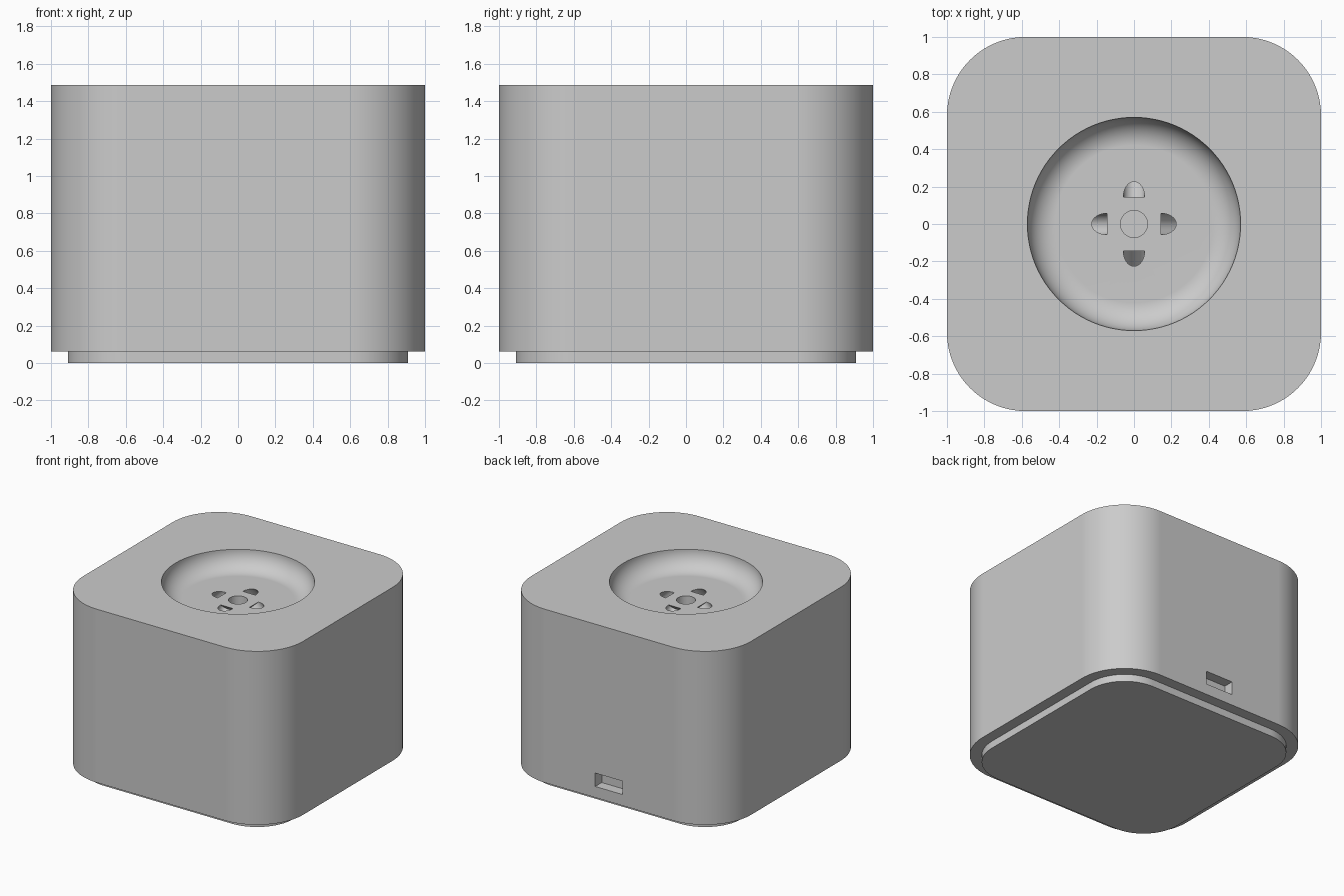
import bpy
import bmesh
from math import sin, cos, pi
from mathutils import Matrix, Vector

cube = bpy.data.objects.get("Cube")
if cube:
    bpy.data.objects.remove(cube, do_unlink=True)

TOP = 1.485
DISH_DEPTH = 0.15
FLOOR = TOP - DISH_DEPTH

# One plain grey for everything
grey = bpy.data.materials.new("plain_grey")
grey.use_nodes = True
colour = (0.6, 0.6, 0.6, 1)
grey.diffuse_color = colour
grey.node_tree.nodes["Principled BSDF"].inputs["Base Color"].default_value = colour


def finish(bm, name):
    bmesh.ops.recalc_face_normals(bm, faces=bm.faces)
    mesh = bpy.data.meshes.new(name)
    bm.to_mesh(mesh)
    bm.free()
    mesh.materials.append(grey)
    obj = bpy.data.objects.new(name, mesh)
    bpy.context.collection.objects.link(obj)
    return obj


def rounded_block(name, half, radius, z0, z1, steps=20):
    """Square prism with rounded vertical corners."""
    bm = bmesh.new()
    c = half - radius
    ring = []
    for corner, (sx, sy) in enumerate(((1, 1), (-1, 1), (-1, -1), (1, -1))):
        for i in range(steps + 1):
            a = (corner + i / steps) * pi / 2
            ring.append(bm.verts.new((sx * c + radius * cos(a),
                                      sy * c + radius * sin(a), z0)))
    face = bm.faces.new(ring)
    new = bmesh.ops.extrude_face_region(bm, geom=[face])["geom"]
    top = [v for v in new if isinstance(v, bmesh.types.BMVert)]
    bmesh.ops.translate(bm, verts=top, vec=(0, 0, z1 - z0))
    return finish(bm, name)


def lathe(name, profile, steps=96):
    """Closed solid turned around the z axis."""
    bm = bmesh.new()
    verts = [bm.verts.new((r, 0, z)) for r, z in profile]
    edges = [bm.edges.new(pair) for pair in zip(verts, verts[1:])]
    bmesh.ops.spin(bm, geom=verts + edges, cent=(0, 0, 0), axis=(0, 0, 1),
                   angle=2 * pi, steps=steps)
    bmesh.ops.remove_doubles(bm, verts=bm.verts, dist=1e-5)
    return finish(bm, name)


def cylinder(name, start, direction, radius, length, steps=40):
    bm = bmesh.new()
    d = Vector(direction).normalized()
    place = (Matrix.Translation(Vector(start) + d * length / 2)
             @ d.to_track_quat("Z", "Y").to_matrix().to_4x4())
    bmesh.ops.create_cone(bm, cap_ends=True, segments=steps, radius1=radius,
                          radius2=radius, depth=length, matrix=place)
    return finish(bm, name)


def box(name, centre, size):
    bm = bmesh.new()
    bmesh.ops.create_cube(bm, size=1, matrix=Matrix.Translation(centre)
                          @ Matrix.Diagonal((*size, 1)))
    return finish(bm, name)


def activate(obj):
    bpy.ops.object.select_all(action="DESELECT")
    obj.select_set(True)
    bpy.context.view_layer.objects.active = obj


def cut(obj, cutter):
    cutter.hide_render = True
    activate(obj)
    mod = obj.modifiers.new("cut", "BOOLEAN")
    mod.operation = "DIFFERENCE"
    mod.solver = "EXACT"
    mod.object = cutter
    bpy.ops.object.modifier_apply(modifier=mod.name)
    bpy.data.objects.remove(cutter, do_unlink=True)


# Main housing and the inset foot under it
housing = rounded_block("housing", 1.0, 0.42, 0.06, TOP)
foot = rounded_block("foot", 0.91, 0.33, 0.0, 0.06)

# Round dish in the top, with a filleted floor
flat = 0.57 - DISH_DEPTH
arc = [(flat + DISH_DEPTH * sin(t * pi / 32), TOP - DISH_DEPTH * cos(t * pi / 32))
       for t in range(17)]
cut(housing, lathe("dish_cutter", [(0, FLOOR)] + arc + [(0.57, TOP + 0.1), (0, TOP + 0.1)]))

# Centre hole and four holes slanting outwards
cut(housing, cylinder("centre_cutter", (0, 0, FLOOR + 0.05), (0, 0, -1), 0.072, 0.25))
for i in range(4):
    x, y = cos(i * pi / 2), sin(i * pi / 2)
    cut(housing, cylinder("slant_cutter", (0.145 * x, 0.145 * y, FLOOR),
                          (x, y, -1), 0.057, 0.28))

# Socket low on the back
cut(housing, box("socket_cutter", (0, 1.0, 0.206), (0.25, 0.17, 0.11)))

# Smooth rounded walls, crisp edges
for obj in (housing, foot):
    activate(obj)
    bpy.ops.object.shade_smooth_by_angle(angle=pi / 6)
    weighted = obj.modifiers.new("even_normals", "WEIGHTED_NORMAL")
    weighted.keep_sharp = True
